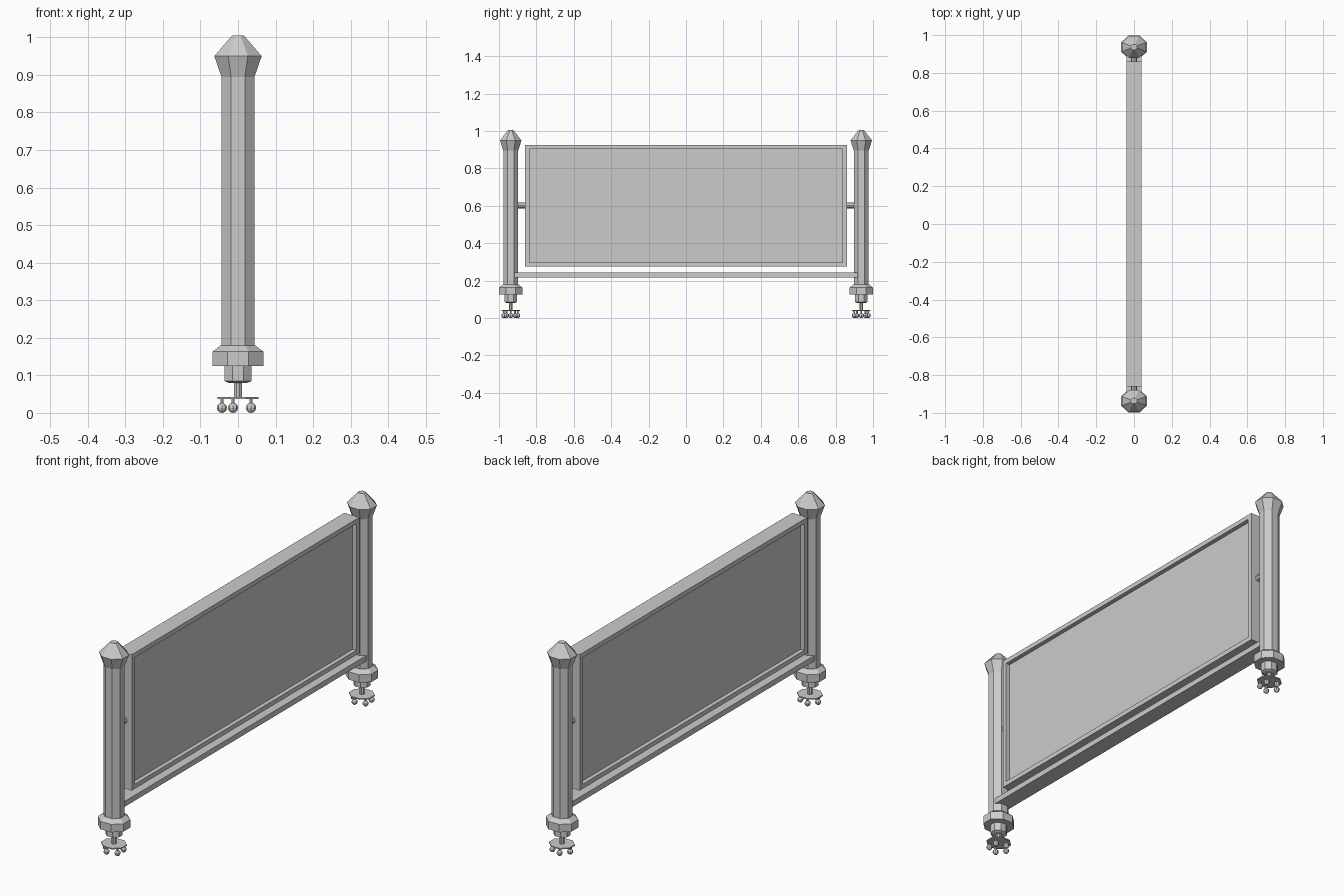
import bpy, bmesh, math
from mathutils import Matrix

if "Cube" in bpy.data.objects:
    bpy.data.objects.remove(bpy.data.objects["Cube"])

POST_Y = 0.937
SQUASH = 0.91


def finish(name, bm):
    bmesh.ops.recalc_face_normals(bm, faces=bm.faces[:])
    me = bpy.data.meshes.new(name)
    bm.to_mesh(me)
    bm.free()
    ob = bpy.data.objects.new(name, me)
    bpy.context.collection.objects.link(ob)
    return ob


def lathe(name, profile, x=0, y=0, sides=8, sy=SQUASH):
    """Stack flat-sided rings of (half width, z) and cap both ends."""
    bm = bmesh.new()
    rings = []
    for w, z in profile:
        r = w / math.cos(math.pi / sides)
        angles = [2 * math.pi * (i + 0.5) / sides for i in range(sides)]
        rings.append([bm.verts.new((x + r * math.cos(a), y + r * math.sin(a) * sy, z))
                      for a in angles])
    for a, b in zip(rings, rings[1:]):
        for i in range(sides):
            j = (i + 1) % sides
            bm.faces.new((a[i], a[j], b[j], b[i]))
    bm.faces.new(rings[0][::-1])
    bm.faces.new(rings[-1])
    return finish(name, bm)


def box(name, lo, hi):
    bm = bmesh.new()
    size = [h - l for l, h in zip(lo, hi)]
    mid = [(h + l) / 2 for l, h in zip(lo, hi)]
    bmesh.ops.create_cube(bm, size=1,
                          matrix=Matrix.Translation(mid) @ Matrix.Diagonal((*size, 1)))
    return finish(name, bm)


def rod(name, radius, length, centre, axis, sides=8):
    bm = bmesh.new()
    bmesh.ops.create_cone(bm, cap_ends=True, segments=sides, radius1=radius,
                          radius2=radius, depth=length,
                          matrix=Matrix.Translation(centre)
                          @ Matrix.Rotation(math.pi / 2, 4, axis))
    return finish(name, bm)


for s in (-1, 1):
    y = s * POST_Y
    # Post with flared cap and stepped foot
    lathe("post", [(0.044, 0.17), (0.044, 0.9)], y=y)
    lathe("post_cap", [(0.044, 0.895), (0.063, 0.95), (0.016, 1.005)], y=y)
    lathe("post_base", [(0.068, 0.125), (0.068, 0.163), (0.046, 0.18)], y=y)
    lathe("base_collar", [(0.025, 0.08), (0.036, 0.085), (0.036, 0.126)], y=y)
    lathe("caster_stem", [(0.011, 0.04), (0.011, 0.083)], y=y)
    lathe("caster_plate", [(0.054, 0.037), (0.054, 0.042)], y=y)

    # Ring of small casters
    for i in range(5):
        a = math.pi + i * 2 * math.pi / 5
        cx, cy = 0.043 * math.cos(a), y + 0.039 * math.sin(a)
        lathe("caster_pin", [(0.004, 0.018), (0.004, 0.038)], cx, cy, 6, 1)
        bm = bmesh.new()
        bmesh.ops.create_uvsphere(bm, u_segments=8, v_segments=6, radius=0.0135,
                                  matrix=Matrix.Translation((cx, cy, 0.0135)))
        finish("caster_wheel", bm)

    # Pivot joining board to post
    rod("pivot_pin", 0.016, 0.06, (0, s * 0.882, 0.603), 'X')

    # Frame side
    box("frame_side", (-0.04, s * 0.849 - 0.011, 0.275), (0.04, s * 0.849 + 0.011, 0.925))

# Frame top and bottom, recessed board, lower rail
for name, z in (("frame_bottom", 0.275), ("frame_top", 0.903)):
    box(name, (-0.04, -0.838, z), (0.04, 0.838, z + 0.022))
box("board", (-0.02, -0.84, 0.295), (0.02, 0.84, 0.905))
box("lower_rail", (-0.039, -0.918, 0.217), (0.039, 0.918, 0.243))
